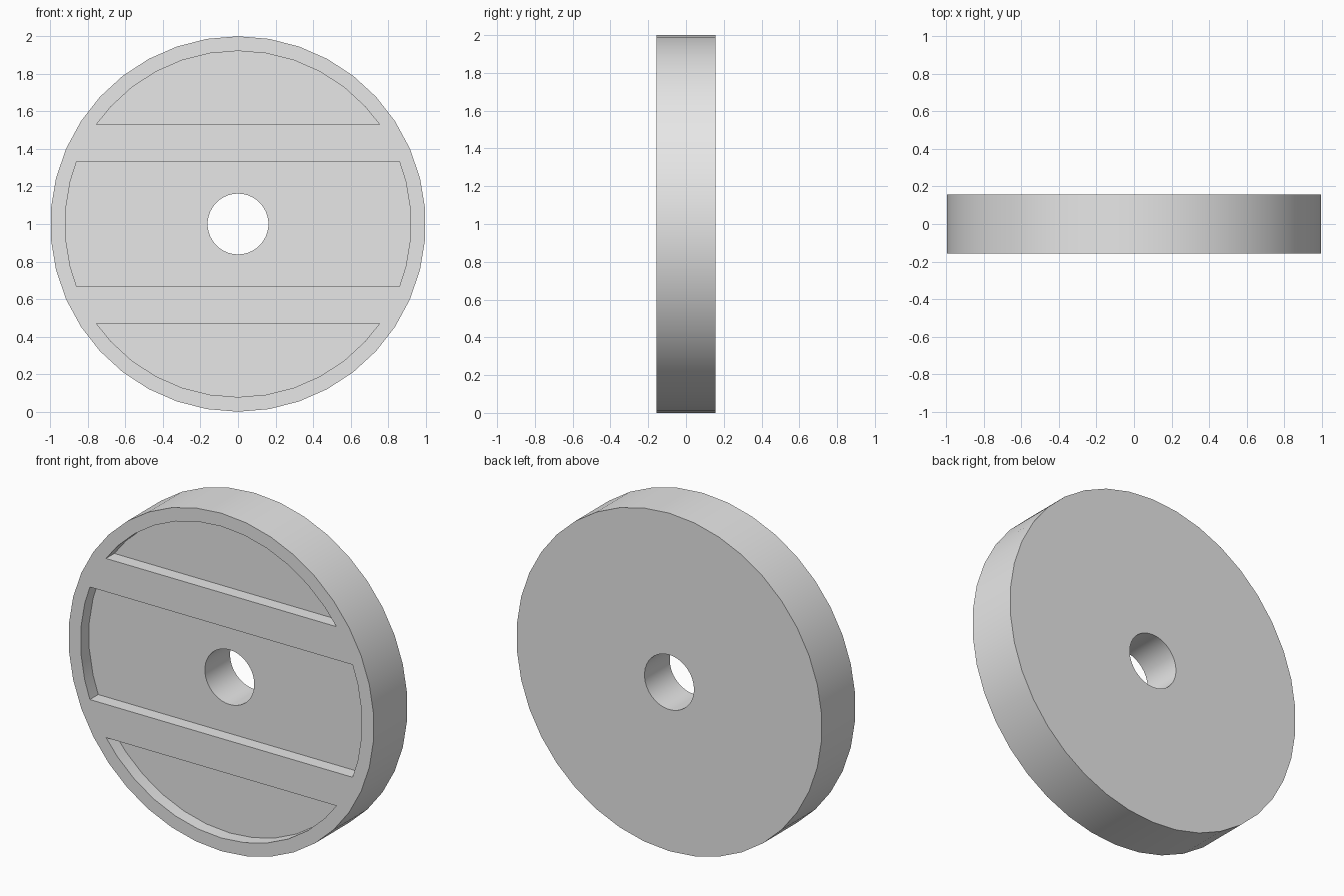
import bpy, bmesh
from math import asin, cos, sin, pi, radians

SIDES = 38
STEP = 2 * pi / SIDES
HALF = 0.157          # half thickness of the disc
DEPTH = 0.078         # recess depth
RIM = 0.922           # inner radius of the rim

cube = bpy.data.objects.get("Cube")
if cube:
    bpy.data.objects.remove(cube, do_unlink=True)

grey = bpy.data.materials.new("light grey")
grey.use_nodes = True
grey.diffuse_color = (0.8, 0.8, 0.8, 1)
grey.node_tree.nodes["Principled BSDF"].inputs["Base Color"].default_value = (0.8, 0.8, 0.8, 1)


def prism(name, outline, y0, y1):
    """Extrude an outline of (x, z) points, measured from the hub, along y."""
    bm = bmesh.new()
    face = bm.faces.new([bm.verts.new((x, y0, z + 1)) for x, z in outline])
    new = bmesh.ops.extrude_face_region(bm, geom=[face])["geom"]
    moved = [v for v in new if isinstance(v, bmesh.types.BMVert)]
    bmesh.ops.translate(bm, verts=moved, vec=(0, y1 - y0, 0))
    bmesh.ops.recalc_face_normals(bm, faces=bm.faces)
    mesh = bpy.data.meshes.new(name)
    bm.to_mesh(mesh)
    bm.free()
    mesh.materials.append(grey)
    obj = bpy.data.objects.new(name, mesh)
    bpy.context.collection.objects.link(obj)
    return obj


def circle(radius):
    return [(radius * sin(i * STEP), radius * cos(i * STEP)) for i in range(SIDES)]


def slice_of_disc(low, high):
    """Part of the inner rim circle lying between two heights."""
    a, b = asin(low / RIM), asin(high / RIM)
    grid = [pi / 2 - k * STEP for k in range(SIDES // 2, -1, -1)]
    angles = [a] + [g for g in grid if a + 0.01 < g < b - 0.01] + [b]
    right = [(RIM * cos(t), RIM * sin(t)) for t in angles]
    left = [(-x, z) for x, z in reversed(right) if x > 0.001]
    return right + left


# Disc body
wheel = prism("wheel_disc", circle(1), -HALF, HALF)

# Through hole and the three front recesses, leaving two cross bars
cutters = [prism("hub_hole_cutter", circle(0.162), -1, 1)]
for low, high in ((0.53, RIM), (-0.333, 0.333), (-RIM, -0.53)):
    cutters.append(prism("recess_cutter", slice_of_disc(low, high), -1, DEPTH - HALF))

bpy.ops.object.select_all(action="DESELECT")
wheel.select_set(True)
bpy.context.view_layer.objects.active = wheel
for cutter in cutters:
    cutter.hide_render = True
    cut = wheel.modifiers.new("cut", "BOOLEAN")
    cut.operation = "DIFFERENCE"
    cut.solver = "EXACT"
    cut.object = cutter
    bpy.ops.object.modifier_apply(modifier=cut.name)
    bpy.data.objects.remove(cutter, do_unlink=True)

# Smooth rim and hole with crisp edges
bpy.ops.object.shade_smooth_by_angle(angle=radians(30))
